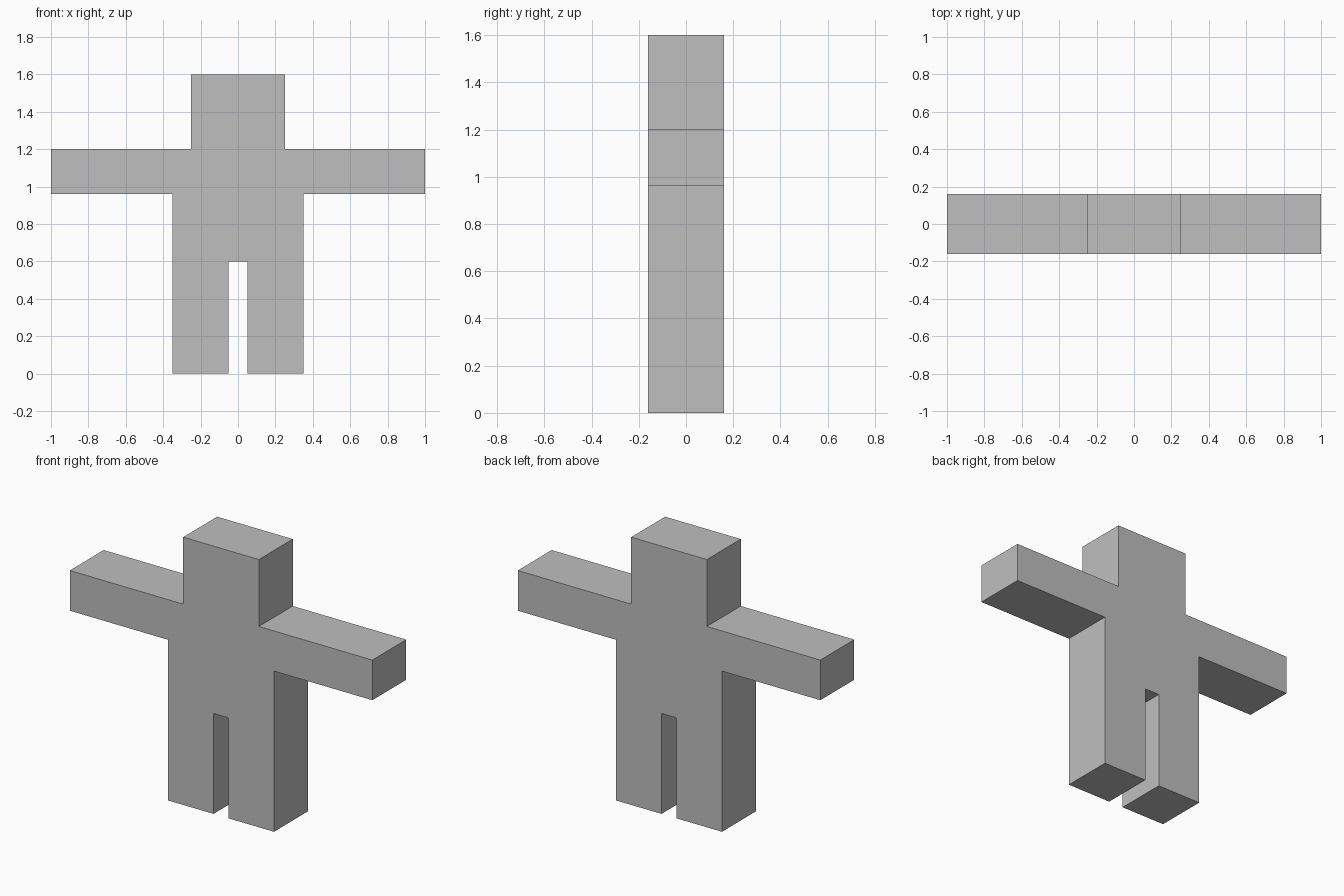
import bpy
import bmesh

if "Cube" in bpy.data.objects:
    bpy.data.objects.remove(bpy.data.objects["Cube"])

DEPTH = 0.32

# Right half of the front outline, from the crotch round to the crown (x, z)
half = [(0.05, 0.6), (0.05, 0.0), (0.35, 0.0), (0.35, 0.96),
        (1.0, 0.96), (1.0, 1.2), (0.25, 1.2), (0.25, 1.6)]
outline = half + [(-x, z) for x, z in reversed(half)]

grey = bpy.data.materials.new("light grey")
grey.diffuse_color = (0.52, 0.52, 0.52, 1.0)
grey.use_nodes = True
grey.node_tree.nodes["Principled BSDF"].inputs["Base Color"].default_value = grey.diffuse_color

# Blocky figure: one outline extruded from front to back
bm = bmesh.new()
front = bm.faces.new([bm.verts.new((x, -DEPTH / 2, z)) for x, z in outline])
result = bmesh.ops.extrude_face_region(bm, geom=[front], use_keep_orig=True)
back = [v for v in result["geom"] if isinstance(v, bmesh.types.BMVert)]
bmesh.ops.translate(bm, verts=back, vec=(0, DEPTH, 0))
bmesh.ops.recalc_face_normals(bm, faces=bm.faces)

mesh = bpy.data.meshes.new("blocky_figure")
bm.to_mesh(mesh)
bm.free()
mesh.materials.append(grey)
figure = bpy.data.objects.new("blocky_figure", mesh)
bpy.context.collection.objects.link(figure)
